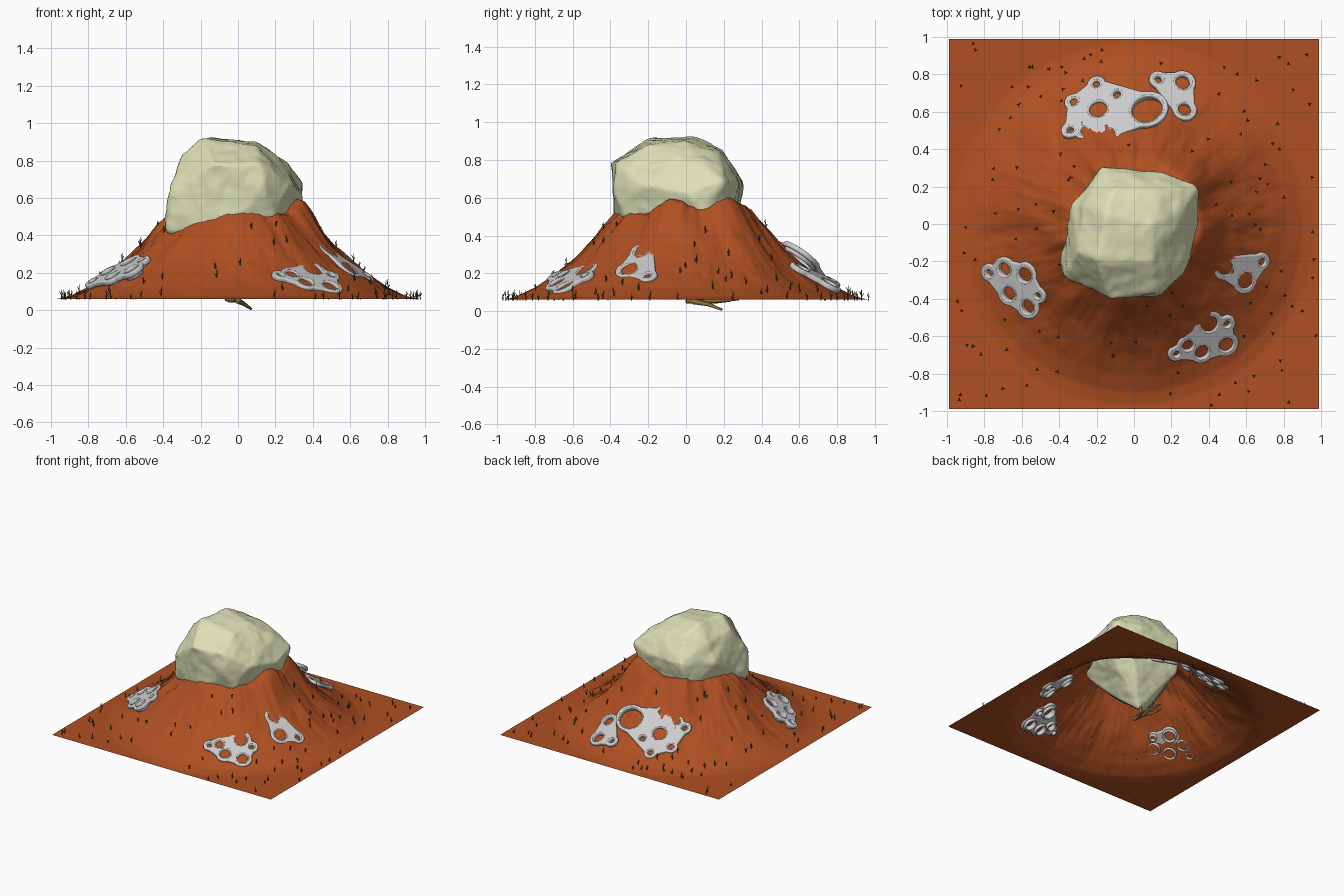
import bpy, bmesh, math, random
from math import sin, cos, pi, hypot
from mathutils import Vector, Matrix, noise, geometry

if "Cube" in bpy.data.objects:
    bpy.data.objects.remove(bpy.data.objects["Cube"])

random.seed(4)


def material(name, rgb):
    m = bpy.data.materials.new(name)
    m.diffuse_color = (*rgb, 1)
    m.use_nodes = True
    m.node_tree.nodes["Principled BSDF"].inputs["Base Color"].default_value = m.diffuse_color
    return m


earth = material("red_earth", (0.43, 0.08, 0.016))
stone = material("pale_stone", (0.72, 0.74, 0.47))
scrub_green = material("scrub_green", (0.06, 0.065, 0.02))
wood = material("root_wood", (0.25, 0.15, 0.04))


def make_object(name, data, mat=None):
    if mat:
        data.materials.append(mat)
    ob = bpy.data.objects.new(name, data)
    bpy.context.collection.objects.link(ob)
    return ob


def mesh_from(bm, name, mat=None, smooth=True):
    bmesh.ops.recalc_face_normals(bm, faces=bm.faces)
    me = bpy.data.meshes.new(name)
    bm.to_mesh(me)
    bm.free()
    if smooth:
        me.shade_smooth()
    return make_object(name, me, mat)


# Mound: radial profile (radius, height) plus local peaks and radial gullies
PROFILE = [(0, .52), (.3, .525), (.36, .505), (.4, .465), (.5, .36), (.6, .265),
           (.7, .187), (.8, .122), (.9, .075), (.97, .06), (2, .06)]
PEAKS = [(.34, -.08, .08, .07), (.27, .22, .09, .11), (-.06, -.38, .04, .08),
         (-.42, -.08, .04, .06), (-.2, .31, .05, .08)]


def base_height(x, y):
    r = hypot(x, y)
    for (r0, z0), (r1, z1) in zip(PROFILE, PROFILE[1:]):
        if r <= r1:
            return z0 + (z1 - z0) * (r - r0) / (r1 - r0)
    return .06


def height(x, y):
    r, a = hypot(x, y), math.atan2(y, x)
    z = base_height(x, y)
    for px, py, h, s in PEAKS:
        z += h * math.exp(-((x - px) ** 2 + (y - py) ** 2) / (2 * s * s))
    mask = max(0, min(1, (r - .2) / .2)) * max(0, min(1, (.93 - r) / .35))
    gully = noise.fractal(Vector((cos(a) * 3, sin(a) * 3, r * 1.5)), 0.7, 2, 5)
    grain = noise.noise(Vector((x * 9, y * 9, 3)))
    return max(.06, z + mask * (.026 * gully + .012 * grain))


bm = bmesh.new()
bmesh.ops.create_grid(bm, x_segments=150, y_segments=150, size=.99)
for v in bm.verts:
    v.co.z = height(v.co.x, v.co.y)
mesh_from(bm, "earth_mound", earth)

# Boulder: hull of key corners, softened and roughened; it tapers below ground
CORNERS = [(-.2, -.2, .92), (-.15, .05, .92), (.1, 0, .9), (.1, -.2, .88),
           (-.1, .2, .86), (.15, .18, .83), (.27, .08, .79), (-.3, -.15, .84), (-.27, .1, .81),
           (-.17, .31, .68), (.15, .28, .68), (.345, .2, .69), (.35, 0, .63), (.285, -.25, .67),
           (.15, -.38, .62), (-.13, -.41, .79), (.12, -.37, .78), (-.37, -.28, .62),
           (-.4, -.2, .48), (-.34, .1, .66), (-.39, -.27, .41), (-.1, -.37, .45),
           (.2, -.34, .5), (.34, .1, .5), (-.2, .26, .42), (.2, .23, .42),
           (.02, .08, .09), (-.09, 0, .15), (.1, -.05, .2), (-.25, -.15, .3)]
bm = bmesh.new()
for c in CORNERS:
    bm.verts.new(c)
bmesh.ops.convex_hull(bm, input=bm.verts)
loose = [v for v in bm.verts if not v.link_faces]
bmesh.ops.delete(bm, geom=loose, context='VERTS')
boulder = mesh_from(bm, "boulder", stone)
rm = boulder.modifiers.new("remesh", 'REMESH')
rm.mode, rm.voxel_size, rm.use_smooth_shade = 'VOXEL', .015, True
sm = boulder.modifiers.new("soften", 'SMOOTH')
sm.factor, sm.iterations = .5, 3
for kind, size, strength in (('CLOUDS', .2, .03), ('CLOUDS', .06, .008)):
    tex = bpy.data.textures.new("rock_roughness", kind)
    tex.noise_scale = size
    d = boulder.modifiers.new("roughness", 'DISPLACE')
    d.texture, d.strength, d.mid_level = tex, strength, .55

# Perforated plates: how far each sits off the slope, and ring holes (x, y, radius) seen from above
PLATES = {
    "plate_back_large": (-.022, [(-.19, .61, .05), (.07, .61, .085), (-.2, .745, .02), (-.32, .65, .022),
                         (-.34, .5, .02), (-.265, .49, .02), (-.12, .48, .02), (-.09, .69, .022)]),
    "plate_back_small": (-.012, [(.26, .755, .04), (.27, .61, .036), (.13, .77, .02)]),
    "plate_left": (.002, [(-.69, -.24, .036), (-.58, -.27, .04), (-.665, -.37, .038),
                   (-.565, -.44, .038), (-.51, -.38, .016), (-.77, -.26, .02)]),
    "plate_front": (-.025, [(.4, -.53, .046), (.49, -.64, .04), (.36, -.68, .038),
                    (.285, -.645, .03), (.225, -.69, .016), (.495, -.53, .018)]),
    "plate_right": (-.03, [(.48, -.23, .04), (.59, -.3, .044), (.68, -.2, .02)]),
}
WALL = .022


def circle(x, y, r, n=28):
    return [Vector((x + r * cos(2 * pi * i / n), y + r * sin(2 * pi * i / n))) for i in range(n)]


def plate_outline(rings):
    # pinched hull that bulges out around every ring
    c = sum((Vector(q[:2]) for q in rings), Vector((0, 0))) / len(rings)
    pts = [p for x, y, r in rings for p in circle(x, y, r + WALL)]
    hull = [pts[i] for i in geometry.convex_hull_2d(pts)]
    out = []
    for i in range(120):
        d = Vector((cos(pi * i / 60), sin(pi * i / 60)))
        far = 0
        for p, q in zip(hull, hull[1:] + hull[:1]):
            hit = geometry.intersect_line_line(c.to_3d(), (c + d).to_3d(), p.to_3d(), q.to_3d())
            if hit:
                h, e = hit[0].to_2d(), q - p
                if -1e-4 <= (h - p).dot(e) / e.length_squared <= 1.0001:
                    far = max(far, (h - c).dot(d))
        far *= .9
        for x, y, r in rings:
            o = Vector((x, y)) - c
            k = o.dot(d)
            disc = k * k - o.length_squared + (r + WALL) ** 2
            if disc > 0:
                far = max(far, k + math.sqrt(disc))
        out.append(c + d * far)
    return out


for name, (lift, spots) in PLATES.items():
    # local frame on the slope
    cx = sum(s[0] for s in spots) / len(spots)
    cy = sum(s[1] for s in spots) / len(spots)
    rr = hypot(cx, cy)
    ux, uy = cx / rr, cy / rr
    slope = .9 * (base_height(cx + .1 * ux, cy + .1 * uy) - base_height(cx - .1 * ux, cy - .1 * uy)) / .2
    stretch = math.sqrt(1 + slope * slope)
    t = Vector((uy, -ux, 0))
    s = Vector((ux, uy, slope)).normalized()
    n = t.cross(s)
    frame = Matrix((t, s, n)).transposed().to_4x4()
    frame.translation = Vector((cx, cy, base_height(cx, cy) + .024 + lift))
    rings = [((x - cx) * t.x + (y - cy) * t.y,
              ((x - cx) * ux + (y - cy) * uy) * stretch, r) for x, y, r in spots]
    cu = bpy.data.curves.new(name, 'CURVE')
    cu.dimensions, cu.fill_mode = '2D', 'BOTH'
    cu.extrude, cu.bevel_depth, cu.bevel_resolution = .006, .008, 2
    for loop in [plate_outline(rings)] + [circle(x, y, r + .006) for x, y, r in rings]:
        sp = cu.splines.new('POLY')
        sp.points.add(len(loop) - 1)
        for pt, p in zip(sp.points, loop):
            pt.co = (p.x, p.y, 0, 1)
        sp.use_cyclic_u = True
    make_object(name, cu).matrix_world = frame
    # tubular ring walls, reaching into the ground
    bm = bmesh.new()
    for x, y, r in rings:
        tube, base = .009, r + .007
        loops = [[bm.verts.new((x + (base + tube * cos(b)) * cos(a),
                                y + (base + tube * cos(b)) * sin(a), .026 * sin(b) - .009))
                  for b in (2 * pi * j / 10 for j in range(10))]
                 for a in (2 * pi * i / 28 for i in range(28))]
        for i in range(28):
            p, q = loops[i], loops[(i + 1) % 28]
            for j in range(10):
                k = (j + 1) % 10
                bm.faces.new((p[j], q[j], q[k], p[k]))
    mesh_from(bm, name + "_rims").matrix_world = frame

# Scrub: small upright stems with leaning side shoots
bm = bmesh.new()
made = 0
while made < 115:
    x, y = random.uniform(-.98, .98), random.uniform(-.98, .98)
    if hypot(x, y) < .41 or any(hypot(x - a, y - b) < r + .04 for _, p in PLATES.values() for a, b, r in p):
        continue
    made += 1
    root, size = Vector((x, y, height(x, y) - .003)), random.uniform(.035, .055)
    spin = random.uniform(0, 2 * pi)
    for k in range(4):
        length = size * (1 if k == 0 else .4)
        tilt = 0 if k == 0 else .6
        rise = 0 if k == 0 else size * .2 * (k - .5)
        m = (Matrix.Translation(root + Vector((0, 0, rise))) @ Matrix.Rotation(spin + k * 2.1, 4, 'Z')
             @ Matrix.Rotation(tilt, 4, 'X') @ Matrix.Translation((0, 0, length / 2)))
        bmesh.ops.create_cone(bm, cap_ends=True, segments=5, radius1=.003, radius2=.001,
                              depth=length, matrix=m)
mesh_from(bm, "scrub_plants", scrub_green, smooth=False)

# Roots hanging beneath the boulder
cu = bpy.data.curves.new("buried_roots", 'CURVE')
cu.dimensions, cu.bevel_depth, cu.bevel_resolution, cu.use_fill_caps = '3D', .016, 1, True
for path in ([(0, 0, .055), (-.01, .1, .052), (.0, .2, .056), (-.02, .28, .062)],
             [(0, .04, .05), (.03, .12, .035), (.07, .19, .007)],
             [(0, .06, .055), (-.04, .16, .05), (-.065, .24, .056)],
             [(0, .08, .06), (.01, .08, .16)]):
    sp = cu.splines.new('POLY')
    sp.points.add(len(path) - 1)
    for i, (pt, p) in enumerate(zip(sp.points, path)):
        pt.co = (*p, 1)
        pt.radius = 1 - .6 * i / (len(path) - 1)
make_object("buried_roots", cu, wood)
